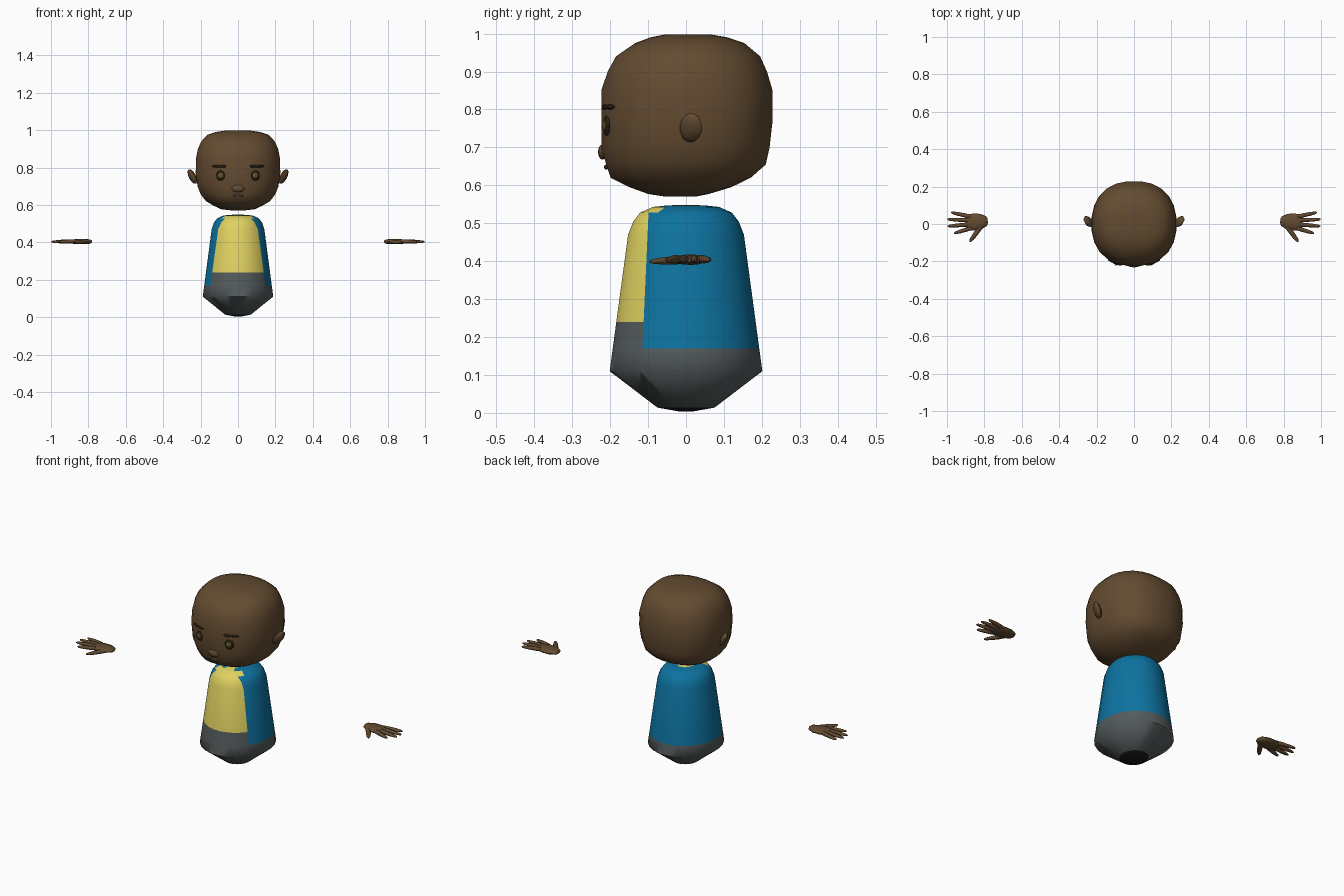
import bpy, bmesh, math
from mathutils import Vector, Matrix

if "Cube" in bpy.data.objects:
    bpy.data.objects.remove(bpy.data.objects["Cube"])


def material(name, rgb):
    m = bpy.data.materials.new(name)
    m.use_nodes = True
    m.diffuse_color = (*rgb, 1)
    m.node_tree.nodes["Principled BSDF"].inputs["Base Color"].default_value = (*rgb, 1)
    return m


SKIN = material("brown skin", (.125, .07, .03))
DARK = material("dark brown", (.02, .013, .006))
IRIS = material("olive iris", (.12, .09, .02))
GLINT = material("pale glint", (.6, .55, .3))
LIP = material("lip brown", (.085, .045, .022))
BLUE = material("blue coat", (.004, .17, .35))
YELLOW = material("yellow shirt", (.75, .64, .12))
GREY = material("grey trousers", (.09, .105, .105))
BLACK = material("dark underside", (.012, .01, .01))


def finish(name, bm, mats, angle=60):
    bmesh.ops.recalc_face_normals(bm, faces=bm.faces[:])
    mesh = bpy.data.meshes.new(name)
    bm.to_mesh(mesh)
    bm.free()
    for m in mats:
        mesh.materials.append(m)
    ob = bpy.data.objects.new(name, mesh)
    bpy.context.collection.objects.link(ob)
    bpy.ops.object.select_all(action='DESELECT')
    ob.select_set(True)
    bpy.context.view_layer.objects.active = ob
    bpy.ops.object.shade_smooth_by_angle(angle=math.radians(angle))
    return ob


def loft(bm, rings):
    """Skin a list of equal-length point rings and cap both ends."""
    loops = [[bm.verts.new(p) for p in ring] for ring in rings]
    n = len(loops[0])
    for a, b in zip(loops, loops[1:]):
        for i in range(n):
            j = (i + 1) % n
            bm.faces.new((a[i], a[j], b[j], b[i]))
    bm.faces.new(loops[0][::-1])
    bm.faces.new(loops[-1])


def level_ring(z, rx, front, back, power=2, n=24):
    """Horizontal superellipse with separate front and back depth."""
    pts = []
    for i in range(n):
        a = math.tau * (i + .5) / n
        c, s = math.cos(a), math.sin(a)
        x = math.copysign(abs(c) ** (2 / power), c) * rx
        y = abs(s) ** (2 / power) * (back if s > 0 else front)
        pts.append((x, y, z))
    return pts


def tube(bm, start, end, sections, n=8):
    """Flattened tube; sections are (fraction, half width, half height)."""
    start, end = Vector(start), Vector(end)
    side = (end - start).cross(Vector((0, 0, 1))).normalized()
    up = side.cross(end - start).normalized()
    rings = []
    for t, w, h in sections:
        c = start.lerp(end, t)
        rings.append([c + side * w * math.cos(math.tau * i / n)
                      + up * h * math.sin(math.tau * i / n) for i in range(n)])
    loft(bm, rings)


def blob(name, loc, scale, mat, rot=(0, 0, 0), seg=12, rows=8):
    bm = bmesh.new()
    bmesh.ops.create_uvsphere(bm, u_segments=seg, v_segments=rows, radius=1)
    m = Matrix.LocRotScale(Vector(loc), None, None)
    for axis, a in zip("XYZ", rot):
        m = m @ Matrix.Rotation(a, 4, axis)
    bm.transform(m @ Matrix.Diagonal((*scale, 1)))
    return finish(name, bm, [mat])


# Head
bm = bmesh.new()
loft(bm, [level_ring(*r, power=2.3) for r in (
    (.571, .04, -.06, .03), (.577, .09, -.1, .06), (.595, .13, -.15, .12),
    (.62, .172, -.2, .172), (.655, .2, -.212, .212), (.70, .218, -.225, .222),
    (.77, .228, -.224, .23), (.85, .226, -.225, .23), (.90, .216, -.208, .215),
    (.94, .198, -.186, .197), (.975, .165, -.135, .155), (.99, .12, -.095, .11),
    (.997, .07, -.06, .07))])
finish("head", bm, [SKIN])

# Face centre
blob("nose", (0, -.22, .688), (.034, .012, .02), SKIN)
blob("mouth", (0, -.21, .648), (.028, .006, .007), LIP)

# Body, cut along hem, waist, coat opening
bm = bmesh.new()
loft(bm, [level_ring(z, rx, -ry, ry) for z, rx, ry in (
    (.004, .02, .02), (.014, .07, .076), (.11, .19, .203), (.47, .142, .154),
    (.505, .13, .14), (.528, .113, .122), (.543, .08, .088), (.547, .045, .05),
    (.548, .02, .02))])
opening, slope = Vector((0, -.115, .17)), Vector((0, .33, -.015))
for co, no in (((0, 0, .17), (0, 0, 1)), ((0, 0, .24), (0, 0, 1)), (opening, slope)):
    geom = bm.verts[:] + bm.edges[:] + bm.faces[:]
    bmesh.ops.bisect_plane(bm, geom=geom, plane_co=co, plane_no=no)
for f in bm.faces:
    c = f.calc_center_median()
    front = (c - opening).dot(slope) < 0
    collar = c.z > .546 or (c.z > .53 and c.y < -.06)
    if c.z < .014:
        f.material_index = 3
    elif c.z < (.24 if front else .17):
        f.material_index = 2
    elif front or collar:
        f.material_index = 1
finish("body", bm, [BLUE, YELLOW, GREY, BLACK])

FINGER = ((0, .011, .010), (.3, .011, .011), (.65, .010, .009), (.92, .007, .006), (1, .003, .003))
PALM = ((0, .012, .006), (.06, .026, .011), (.3, .041, .014), (.65, .045, .014),
        (.9, .042, .011), (1, .03, .006))

for s, label in ((1, "left"), (-1, "right")):
    # Eye, pupil plates and brow
    turn = s * .2
    blob(label + "_eye", (s * .092, -.208, .757), (.025, .010, .028), DARK, (0, 0, turn))
    blob(label + "_iris", (s * .093, -.2155, .757), (.014, .004, .015), IRIS, (0, 0, turn))
    blob(label + "_glint", (s * .093 - .004, -.2195, .76), (.004, .002, .004), GLINT)
    bm = bmesh.new()
    tube(bm, (s * .064, -.219, .806), (s * .138, -.190, .807),
         ((0, .004, .004), (.12, .008, .007), (.8, .008, .007), (1, .004, .003)))
    finish(label + "_eyebrow", bm, [DARK])

    # Ear, leaning outward and back
    blob(label + "_ear", (s * .244, .013, .752), (.016, .032, .043), SKIN,
         (-.25, s * .5, s * -.3), 8, 6)

    # Hand with four fingers and thumb
    bm = bmesh.new()
    tube(bm, (s * .782, .016, .404), (s * .9, .008, .404), PALM, 12)
    for root, tip in (((.875, .04), (.978, .062)), ((.88, .02), (.998, .025)),
                      ((.88, -.002), (.996, -.012)), ((.87, -.022), (.962, -.05))):
        tube(bm, (s * root[0], root[1], .406), (s * tip[0], tip[1], .403), FINGER)
    tube(bm, (s * .815, -.008, .403), (s * .878, -.095, .399),
         [(t, w * 1.2, h) for t, w, h in FINGER])
    finish(label + "_hand", bm, [SKIN])
